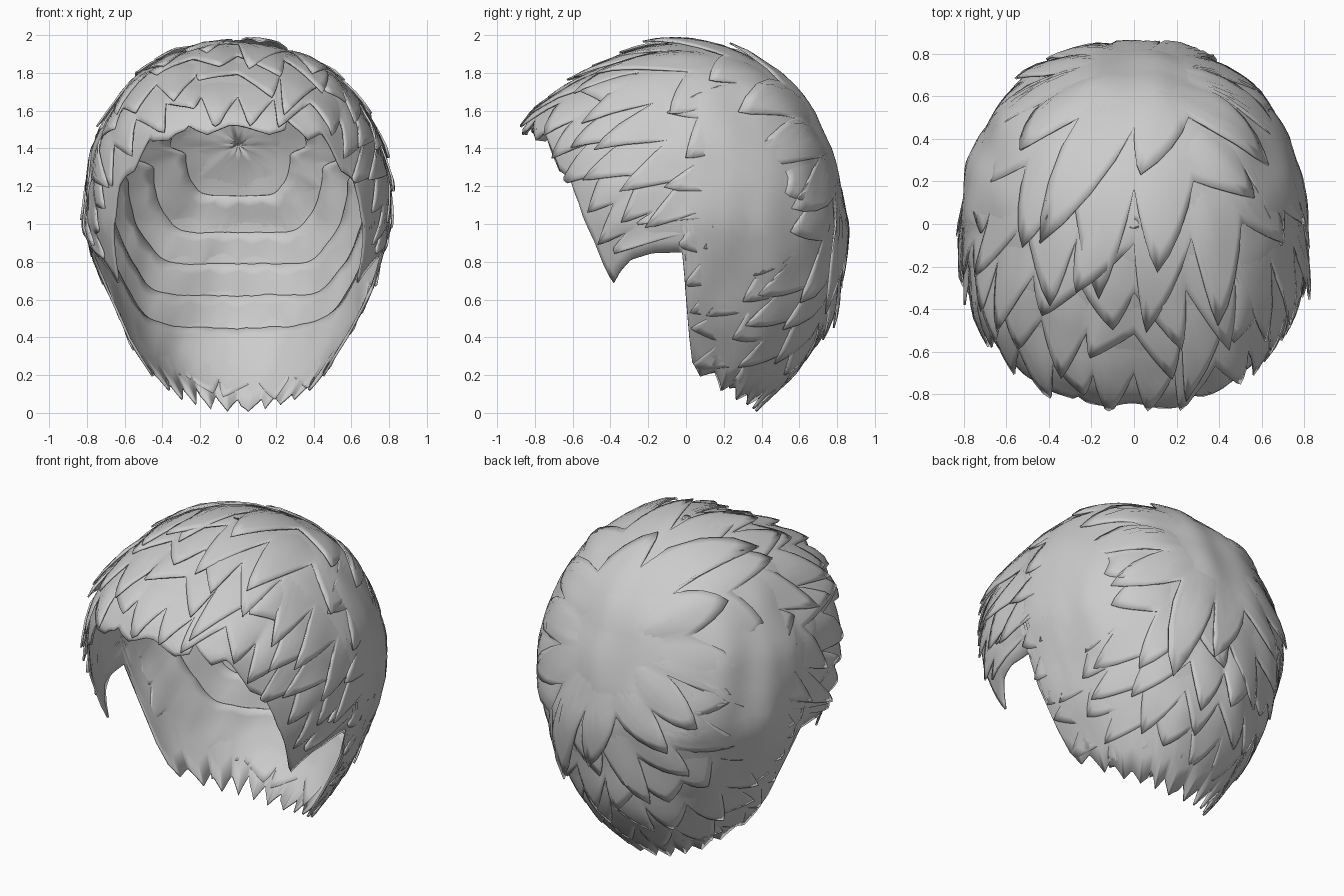
import bpy, math, random
from mathutils import Vector, noise
from mathutils.bvhtree import BVHTree

random.seed(11)
if "Cube" in bpy.data.objects:
    bpy.data.objects.remove(bpy.data.objects["Cube"])

mat = bpy.data.materials.new("hair grey")
mat.use_nodes = True
GREY = (0.6, 0.6, 0.6, 1)
mat.diffuse_color = GREY
mat.node_tree.nodes["Principled BSDF"].inputs["Base Color"].default_value = GREY

# Head volume: height, half width, front reach, back reach
TOP = 1.965
HEAD = [(0, .32, .4, .37), (.2, .46, .5, .575), (.4, .585, .6, .71), (.6, .685, .7, .775),
        (.8, .765, .78, .82), (1, .82, .81, .85), (1.2, .815, .83, .82), (1.4, .78, .86, .765),
        (1.5, .74, .86, .72), (1.6, .685, .79, .675), (1.7, .615, .67, .605), (1.8, .52, .5, .49),
        (1.89, .35, .31, .33), (1.94, .18, .16, .18), (TOP, 0, 0, 0)]
# Hairline: angle from the front in degrees, height
HEM = [(0, 1.48), (20, 1.46), (32, 1.38), (42, 1.2), (48, 1.04), (53, .89), (58, .68), (62, .74),
       (68, .81), (77, .845), (89, .85), (92, .23), (105, .14), (130, .06), (160, .015), (180, 0)]
CENTRE = Vector((0, 0, 1))
CROWN = Vector((0, .866, .5))
OVER = Vector((0, -.5, .866))
SIDE = Vector((1, 0, 0))


def clamp(x, lo=0, hi=1):
    return max(lo, min(hi, x))


def lookup(table, x):
    x = clamp(x, table[0][0], table[-1][0])
    for a, b in zip(table, table[1:]):
        if x <= b[0]:
            k = (x - a[0]) / (b[0] - a[0])
            return [p + (q - p) * k for p, q in zip(a[1:], b[1:])]


def head_point(phi, z):
    w, front, back = lookup(HEAD, z)
    s, c = math.sin(phi), math.cos(phi)
    x = math.copysign(w * abs(s) ** (.75 if c > 0 else .87), s)
    p = Vector((x, -c * (front if c > 0 else back), z))
    swell = 1 + .028 * noise.noise(Vector((p.x * 5, p.y * 5, z * 3)))
    return Vector((p.x * swell, p.y * swell, z))


def hem_height(phi):
    return lookup(HEM, abs(math.degrees(phi)))[0]


def grid_faces(cols, rows):
    return [(i * rows + j, i * rows + j + 1, (i + 1) % cols * rows + j + 1, (i + 1) % cols * rows + j)
            for i in range(cols) for j in range(rows - 1)]


parts = []


def add_part(name, verts, faces, thickness):
    mesh = bpy.data.meshes.new(name)
    mesh.from_pydata(verts, [], faces)
    mesh.materials.append(mat)
    ob = bpy.data.objects.new(name, mesh)
    bpy.context.collection.objects.link(ob)
    solid = ob.modifiers.new("thickness", "SOLIDIFY")
    solid.thickness = thickness
    solid.offset = -1
    parts.append(ob)


# Scalp shell with a jagged hairline and clean sideburns
COLS, ROWS, PER_TOOTH = 240, 30, 10
shell = []
for i in range(COLS):
    phi = -math.pi + 2 * math.pi * i / COLS
    v = abs(i % PER_TOOTH / PER_TOOTH * 2 - 1)
    if v == 1:
        cut = random.uniform(.04, .1)
    sideburn = 47 < abs(math.degrees(phi)) < 91
    hem = hem_height(phi) + (0 if sideburn else v * cut)
    for j in range(ROWS):
        u = (j / (ROWS - 1)) ** 1.7
        shell.append(head_point(phi, TOP - .003 * (j == 0) - (TOP - hem) * u))
add_part("scalp_shell", shell, grid_faces(COLS, ROWS), .012)

# Full head volume for laying the locks on
N, M = 120, 60
volume = [head_point(2 * math.pi * i / N, TOP * (1 - (j / (M - 1)) ** 1.7))
          for i in range(N) for j in range(M)]
tree = BVHTree.FromPolygons(volume, grid_faces(N, M))


def flow_point(angle, s):
    """Point on the head, and its outward direction, at distance s from the crown."""
    d = CROWN * math.cos(s) + (OVER * math.cos(angle) + SIDE * math.sin(angle)) * math.sin(s)
    hit = tree.ray_cast(CENTRE + d * 3, -d)[0]
    return (hit or CENTRE + d * .9), d


def reach(angle):
    s = .5
    while s < 2.6:
        p = flow_point(angle, s)[0]
        _, front, back = lookup(HEAD, p.z)
        c = -p.y / max(front if p.y < 0 else back, .01)
        if p.z < hem_height(math.acos(clamp(c, -1, 1))) + .03:
            break
        s += .02
    return s


STEPS = 120
raw = [reach(2 * math.pi * i / STEPS) for i in range(STEPS)]
smooth = [min(raw[i], (raw[i - 1] + raw[i] + raw[(i + 1) % STEPS]) / 3) for i in range(STEPS)]


def limit(angle):
    x = angle / (2 * math.pi) * STEPS % STEPS
    i = int(x)
    return smooth[i] + (smooth[(i + 1) % STEPS] - smooth[i]) * (x - i)


def looseness(p):
    """Locks stand up over the forehead, top and back, and lie flat on the sides."""
    return max(clamp((.2 - p.y) / .55), clamp((.72 - abs(p.x)) / .35) * clamp((p.z - .1) / .4))


# Overlapping rings of pointed locks growing from the crown
def lock_ring(name, start, end, teeth, depth, lift, per=8, rows=9):
    verts = []
    for k in range(teeth):
        long, high = random.uniform(.35, 1.35), random.uniform(.5, 1.3)
        sway = random.uniform(-.45, .45) * 2 * math.pi / teeth
        for c in range(per):
            leaf = 1 - abs(c / per * 2 - 1) ** 1.2
            base = 2 * math.pi * (k + c / per) / teeth
            for j in range(rows):
                t = j / (rows - 1)
                tip = min(end - depth * .5 + depth * leaf * long, 1)
                s = limit(base) * (start + (tip - start) * t)
                p, out = flow_point(base + sway * leaf * t * t, s)
                loose = looseness(p)
                off = -.02 + t * (.014 + .016 * loose) + lift * high * leaf * t * loose
                verts.append(p + out * off)
    add_part(name, verts, grid_faces(teeth * per, rows), .01)


RINGS = [(.003, .38, 11, .24, .04), (.2, .52, 16, .2, .04), (.34, .64, 20, .18, .038),
         (.46, .75, 24, .16, .036), (.58, .85, 27, .14, .034), (.7, .94, 31, .1, .03)]
for n, ring in enumerate(RINGS):
    lock_ring("lock_ring_%d" % (n + 1), *ring)

# Smooth shading with crisp lock edges
bpy.ops.object.select_all(action="DESELECT")
for ob in parts:
    ob.select_set(True)
bpy.context.view_layer.objects.active = parts[0]
bpy.ops.object.shade_smooth_by_angle(angle=math.radians(45))
